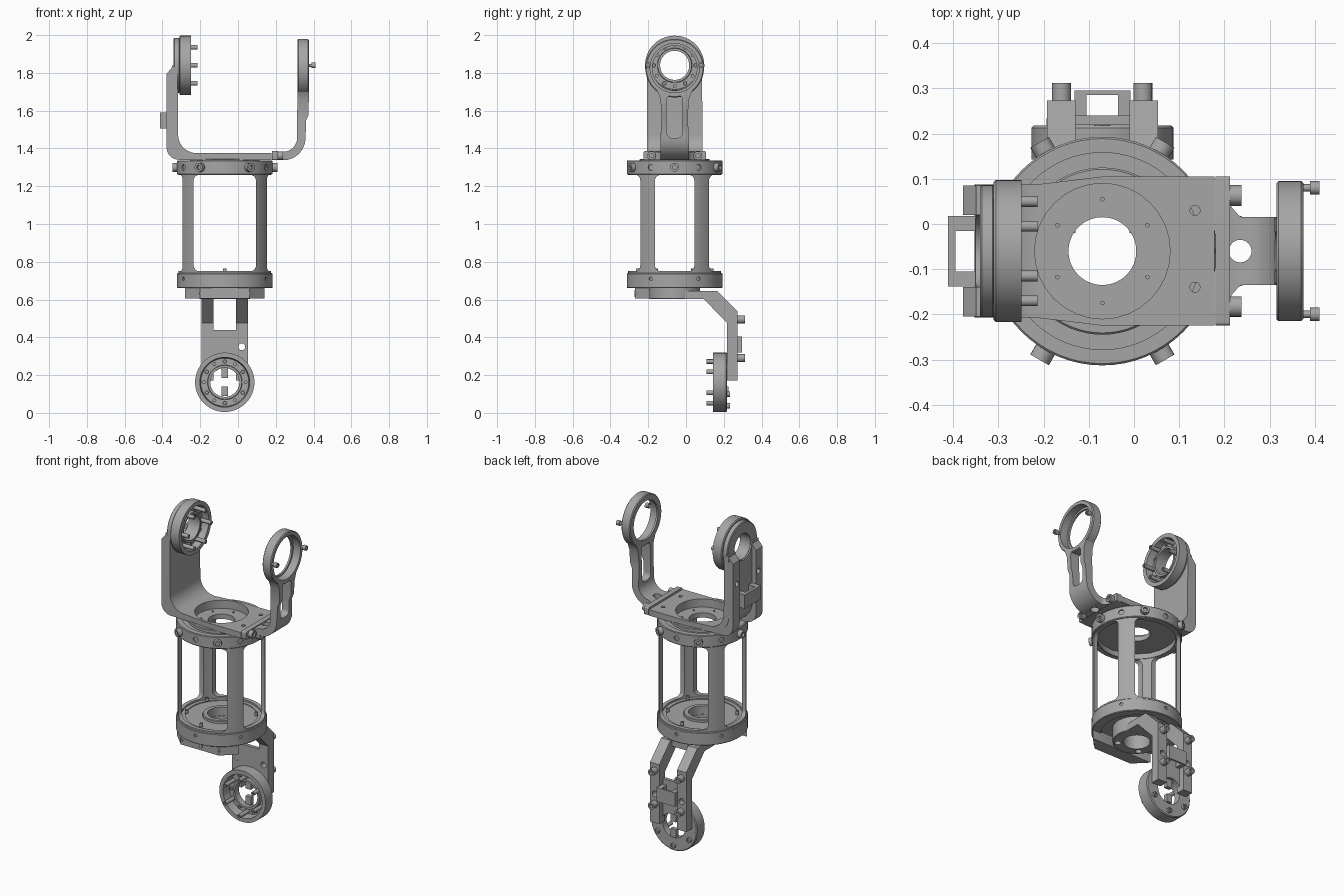
import bpy, bmesh
from math import sin, cos, pi, radians
from mathutils import Vector

CX, CY = -0.07, -0.06          # main cylinder axis
HINGE, WRIST = 1.84, 0.162     # heights of the two joint axes
X, Y, Z = Vector((1, 0, 0)), Vector((0, 1, 0)), Vector((0, 0, 1))

if "Cube" in bpy.data.objects:
    bpy.data.objects.remove(bpy.data.objects["Cube"])

metal = bpy.data.materials.new("machined_grey")
metal.use_nodes = True
GREY = (0.38, 0.38, 0.38, 1)
metal.diffuse_color = GREY
metal.node_tree.nodes["Principled BSDF"].inputs["Base Color"].default_value = GREY
parts = []


def finish(name, bm):
    bmesh.ops.remove_doubles(bm, verts=bm.verts, dist=1e-6)
    bmesh.ops.recalc_face_normals(bm, faces=bm.faces)
    mesh = bpy.data.meshes.new(name)
    bm.to_mesh(mesh)
    bm.free()
    mesh.materials.append(metal)
    ob = bpy.data.objects.new(name, mesh)
    bpy.context.collection.objects.link(ob)
    parts.append(ob)
    return ob


def lathe(name, profile, loc, axis=Z, seg=64):
    """Revolve a closed (radius, height) profile about an axis."""
    bm = bmesh.new()
    q = Z.rotation_difference(axis)
    rows = [[bm.verts.new(Vector(loc) + q @ Vector((r * cos(2 * pi * i / seg), r * sin(2 * pi * i / seg), h)))
             for r, h in profile] for i in range(seg)]
    n = len(profile)
    for i in range(seg):
        a, b = rows[i], rows[(i + 1) % seg]
        for j in range(n):
            k = (j + 1) % n
            if profile[j][0] or profile[k][0]:
                bm.faces.new((a[j], b[j], b[k], a[k]))
    return finish(name, bm)


def tube(name, r_in, r_out, lo, hi, loc, axis=Z, c=0.004):
    return lathe(name, [(r_in, lo), (r_out - c, lo), (r_out, lo + c), (r_out, hi - c),
                        (r_out - c, hi), (r_in, hi)], loc, axis)


def screw(name, loc, axis, r, h):
    """Cap screw head with a socket."""
    return lathe(name, [(0, 0), (r, 0), (r, h), (r / 2, h), (r / 2, h * 0.6), (0, h * 0.6)], loc, axis, 16)


def prism(name, pts, axis, lo, hi):
    """Extrude a 2D outline along x, y or z."""
    put = {"x": lambda a, b, t: (t, a, b), "y": lambda a, b, t: (a, t, b), "z": lambda a, b, t: (a, b, t)}[axis]
    bm = bmesh.new()
    lower, upper = ([bm.verts.new(put(a, b, t)) for a, b in pts] for t in (lo, hi))
    bm.faces.new(lower)
    bm.faces.new(upper)
    for i in range(len(pts)):
        k = (i + 1) % len(pts)
        bm.faces.new((lower[i], lower[k], upper[k], upper[i]))
    return finish(name, bm)


def box(name, x0, x1, y0, y1, z0, z1):
    return prism(name, [(x0, y0), (x1, y0), (x1, y1), (x0, y1)], "z", z0, z1)


def arc(cx, cy, r, a0, a1, n=8):
    return [(cx + r * cos(radians(a0 + (a1 - a0) * i / n)), cy + r * sin(radians(a0 + (a1 - a0) * i / n)))
            for i in range(n + 1)]


def rounded(cx, cy, hw, hh, r):
    return [p for k, (sx, sy) in enumerate(((1, 1), (-1, 1), (-1, -1), (1, -1)))
            for p in arc(cx + sx * (hw - r), cy + sy * (hh - r), r, 90 * k, 90 * k + 90, 5)]


def ribbon(name, stations):
    """Skin a band along (x, z, thickness, half width) stations, centred on CY."""
    bm = bmesh.new()
    rows = []
    for i, (x, z, t, w) in enumerate(stations):
        a, b = stations[max(i - 1, 0)], stations[min(i + 1, len(stations) - 1)]
        d = Vector((b[0] - a[0], b[1] - a[1])).normalized() * t / 2
        rows.append([bm.verts.new((x - s * d.y, CY + v * w, z + s * d.x))
                     for s, v in ((1, 1), (1, -1), (-1, -1), (-1, 1))])
    for a, b in zip(rows, rows[1:]):
        for j in range(4):
            bm.faces.new((a[j], a[(j + 1) % 4], b[(j + 1) % 4], b[j]))
    bm.faces.new(rows[0])
    bm.faces.new(rows[-1])
    return finish(name, bm)


def cut(ob, *cutters):
    for c in cutters:
        m = ob.modifiers.new("cut", "BOOLEAN")
        m.operation, m.solver, m.object = "DIFFERENCE", "EXACT", c
        bpy.context.view_layer.objects.active = ob
        bpy.ops.object.modifier_apply(modifier=m.name)
        parts.remove(c)
        bpy.data.objects.remove(c)


def drill(loc, axis, r, depth=0.3):
    return lathe("drill", [(0, -depth), (r, -depth), (r, depth), (0, depth)], loc, axis, 32)


# Cage: one tube with window openings, thicker end rings
C = (CX, CY, 0)
cage = tube("cage", 0.222, 0.246, 0.67, 1.33, C)
cut(cage, prism("cut_y", rounded(CX, 1.005, 0.165, 0.255, 0.03), "y", -1, 1),
    prism("cut_x", rounded(CY, 1.005, 0.104, 0.255, 0.03), "x", -1, 1))
upper_ring = tube("upper_ring", 0.218, 0.253, 1.262, 1.337, C)
lower_ring = tube("lower_ring", 0.2, 0.253, 0.66, 0.74, C)
for k in range(6):
    a, b = radians(60 * k), radians(60 * k + 30)
    u, v = Vector((cos(a), sin(a), 0)), Vector((cos(b), sin(b), 0))
    cut(upper_ring, drill(Vector((CX, CY, 1.3)) + v * 0.25, v, 0.016, 0.05))
    cut(lower_ring, drill(Vector((CX, CY, 0.71)) + v * 0.25, v, 0.01, 0.03))
    screw("ring_screw", Vector((CX, CY, 1.3)) + u * 0.245, u, 0.024, 0.033)
    screw("floor_screw", Vector((CX, CY, 0.745)) + v * 0.195, Z, 0.01, 0.02)
    screw("flange_screw", Vector((CX, CY, 1.325)) + v * 0.115, Z, 0.005, 0.006)
tube("cage_floor", 0.078, 0.215, 0.69, 0.735, C)
tube("floor_step", 0.078, 0.105, 0.73, 0.752, C)
tube("upper_flange", 0.075, 0.235, 1.295, 1.325, C)
tube("flange_collar", 0.15, 0.185, 1.32, 1.345, C)

# Underside: front clamp block and central hub
clamp = prism("base_clamp", [(CX - 0.21, CY - 0.13), (CX - 0.13, CY - 0.21), (CX + 0.13, CY - 0.21),
                             (CX + 0.21, CY - 0.13)], "z", 0.605, 0.67)
cut(clamp, drill((CX, CY, 0.63), Z, 0.14))
for dx in (-0.125, 0, 0.125):
    screw("clamp_screw", (CX + dx, CY - 0.205, 0.632), -Y, 0.018 if dx == 0 else 0.01, 0.008)
hub = tube("base_hub", 0.076, 0.135, 0.602, 0.7, C)
for k in range(4):
    a = radians(45 + 90 * k)
    cut(hub, drill((CX + 0.106 * cos(a), CY + 0.106 * sin(a), 0.602), Z, 0.018, 0.03))

# Upper yoke: platform bending up into the wide arm
yoke = ribbon("yoke_plate", [(0.178, 1.3575, 0.036, 0.165), (CX, 1.3575, 0.036, 0.165)]
              + [(x, z, 0.036, 0.147) for x, z in arc(-0.22, 1.4725, 0.115, 270, 180, 10)]
              + [(-0.335, 1.84, 0.03, 0.145)])
cut(yoke, drill((CX, CY, 1.36), Z, 0.15, 0.1), drill((-0.335, CY, HINGE), X, 0.08, 0.05),
    drill((0.135, 0.03, 1.36), Z, 0.011, 0.1), drill((0.135, -0.14, 1.36), Z, 0.011, 0.1))
rail = ([(-0.34, 1.84), (-0.378, 1.795)] + arc(-0.313, 1.405, 0.065, 180, 270) + [(-0.22, 1.34)]
        + arc(-0.22, 1.475, 0.1, 270, 180) + [(-0.32, 1.84)])
for s in (-1, 1):
    lo, hi = sorted((CY + s * 0.08, CY + s * 0.145))
    ob = prism("yoke_rail", rail, "y", lo, hi)
    cut(ob, drill((-0.35, CY + s * 0.105, 1.66), X, 0.016))
    lo, hi = sorted((CY + s * 0.045, CY + s * 0.078))
    box("yoke_bridge_side", -0.412, -0.34, lo, hi, 1.505, 1.59)
    # Matching rails of the lower bracket
    lo, hi = sorted((CX + s * 0.06, CX + s * 0.123))
    ob = prism("wrist_rail", [(-0.02, 0.645), (0.165, 0.645), (0.273, 0.537), (0.273, 0.172), (0.218, 0.172),
                              (0.218, 0.475), (0.095, 0.602), (-0.02, 0.602)], "x", lo, hi)
    cut(ob, drill((CX + s * 0.09, 0.25, 0.35), Y, 0.018))
    lo, hi = sorted((CX + s * 0.035, CX + s * 0.062))
    box("wrist_bridge_side", lo, hi, 0.23, 0.296, 0.32, 0.405)
    for z in (0.495, 0.29):
        screw("wrist_screw", (CX + s * 0.09, 0.27, z), Y, 0.021, 0.042)
box("yoke_bridge", -0.412, -0.395, CY - 0.075, CY + 0.075, 1.505, 1.59)
box("wrist_bridge", CX - 0.06, CX + 0.06, 0.285, 0.296, 0.32, 0.405)
web = box("wrist_web", CX - 0.122, CX + 0.122, 0.219, 0.24, 0.175, 0.44)
cut(web, drill((CX, 0.23, WRIST), Y, 0.076), drill((CX + 0.09, 0.23, 0.35), Y, 0.018))
box("wrist_crosspiece", CX - 0.07, CX + 0.07, 0.1, 0.15, 0.604, 0.643)
for z0, z1 in ((0.09, 0.14), (0.185, 0.235)):
    box("wrist_prong", CX - 0.018, CX + 0.018, 0.2, 0.225, z0, z1)


# Joint discs: rim, recessed floor, hub and six pins
def joint(name, loc, axis, side, depth, offset):
    lathe(name + "_disc", [(0.077, 0), (0.152, 0), (0.157, 0.005), (0.157, depth), (0.132, depth),
                           (0.127, 0.02), (0.092, 0.02), (0.09, 0.04), (0.077, 0.04)], loc, axis)
    for k in range(12):
        a = radians(30 * k + offset)
        d = side * cos(a) + Z * sin(a)
        if k % 2 == 0:
            screw(name + "_pin", Vector(loc) + d * 0.11 + axis * 0.01, axis, 0.012, depth + 0.025)
            screw(name + "_back_screw", Vector(loc) + d * 0.125, -axis, 0.015, 0.015)
        else:
            screw(name + "_bolt", Vector(loc) + d * 0.11 + axis * 0.015, axis, 0.01, 0.015)


joint("hinge", (-0.311, CY, HINGE), X, Y, 0.062, 0)
tube("hinge_backing", 0.077, 0.146, -0.03, 0.002, (-0.311, CY, HINGE), X)
joint("wrist", (CX, 0.218, WRIST), -Y, X, 0.075, 30)

# Slim detachable arm with open bearing ring
base = prism("arm_foot", rounded(CY, 1.362, 0.165, 0.024, 0.008), "x", 0.18, 0.212)
arm = ribbon("slim_arm", [(0.205, 1.36, 0.042, 0.115), (0.218, 1.36, 0.04, 0.095), (0.232, 1.36, 0.04, 0.079)]
             + [(x, z, 0.045, 0.075) for x, z in arc(0.24, 1.455, 0.095, 270, 360, 8)]
             + [(0.336, 1.55, 0.05, 0.07), (0.343, 1.58, 0.06, 0.07), (0.345, 1.66, 0.06, 0.075),
                (0.345, 1.7, 0.06, 0.09), (0.345, 1.73, 0.06, 0.11)])
cut(arm, prism("slot", rounded(CY, 1.57, 0.042, 0.115, 0.03), "x", 0.28, 0.45),
    drill((0.345, CY, 1.83), X, 0.135, 0.2), drill((0.235, CY, 1.36), Z, 0.025, 0.06))
lathe("bearing_ring", [(0.118, 0), (0.15, 0), (0.155, 0.005), (0.155, 0.055), (0.15, 0.06), (0.13, 0.06),
                       (0.13, 0.012), (0.118, 0.012)], (0.315, CY, 1.825), X)
for s in (-1, 1):
    screw("foot_screw", (0.21, CY + s * 0.123, 1.362), X, 0.023, 0.028)
    screw("ring_bolt_head", (0.39, CY + s * 0.14, 1.84), X, 0.015, 0.021)
    screw("ring_bolt_shank", (0.37, CY + s * 0.14, 1.84), X, 0.008, 0.022)

# Smooth the round surfaces, keep machined edges sharp
bpy.ops.object.select_all(action="DESELECT")
for ob in parts:
    ob.select_set(True)
bpy.context.view_layer.objects.active = parts[0]
bpy.ops.object.shade_smooth_by_angle(angle=radians(30))
